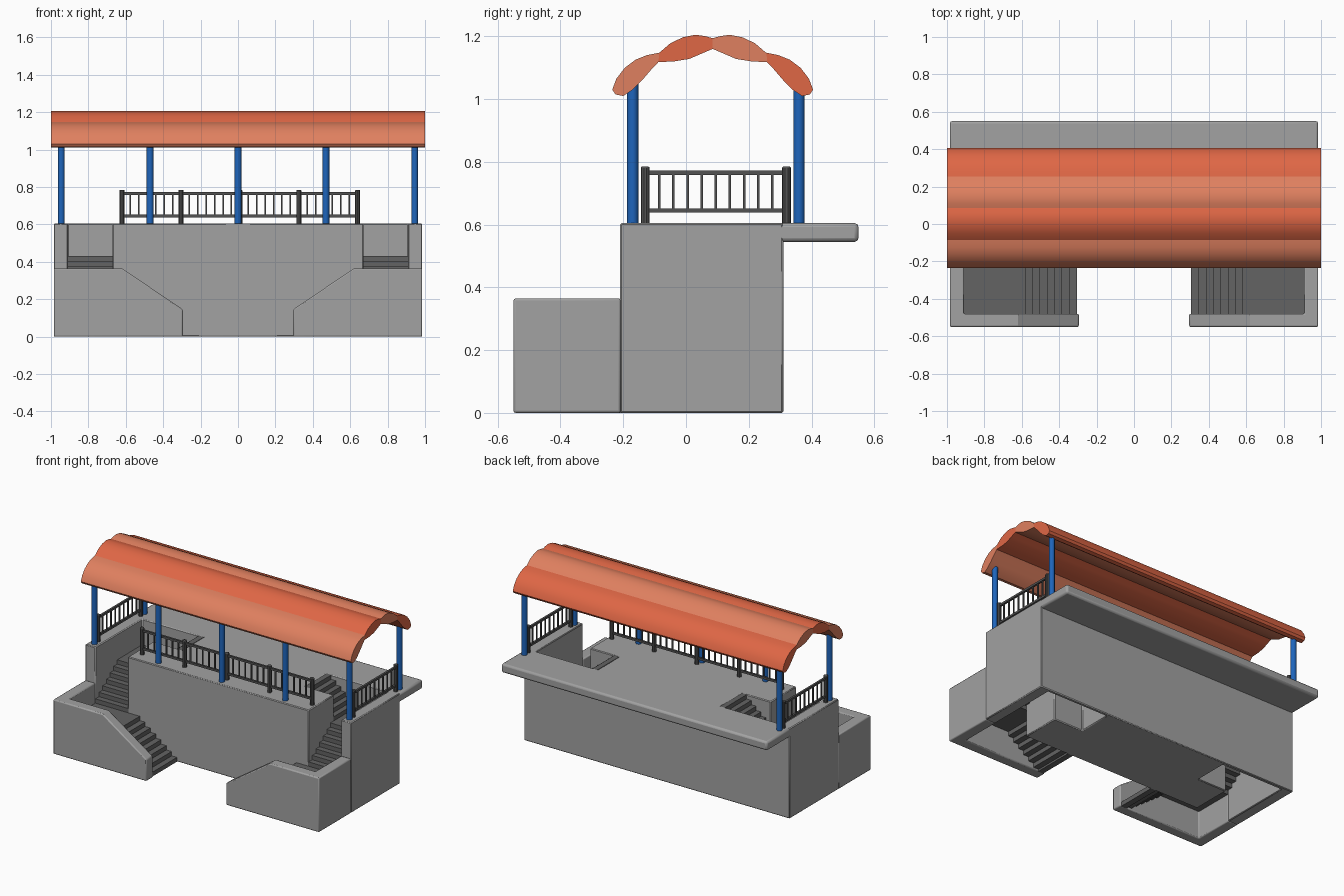
import bpy, bmesh, math
from mathutils import Vector

if "Cube" in bpy.data.objects:
    bpy.data.objects.remove(bpy.data.objects["Cube"])


def mat(name, r, g, b):
    m = bpy.data.materials.new(name)
    m.diffuse_color = (r, g, b, 1)
    m.use_nodes = True
    m.node_tree.nodes["Principled BSDF"].inputs["Base Color"].default_value = m.diffuse_color
    return m


CONCRETE = mat("concrete grey", .36, .36, .36)
STEP = mat("step dark grey", .125, .125, .125)
IRON = mat("railing grey", .085, .085, .085)
BLUE = mat("post blue", .013, .13, .5)
ORANGE = mat("roof orange", .74, .135, .06)
LIGHT = mat("roof light orange", .74, .215, .115)


def finish(name, bm, material, bevel=0, segs=2, mirror=False, smooth=True):
    bmesh.ops.recalc_face_normals(bm, faces=bm.faces)
    me = bpy.data.meshes.new(name)
    bm.to_mesh(me)
    bm.free()
    me.materials.append(material)
    ob = bpy.data.objects.new(name, me)
    bpy.context.collection.objects.link(ob)
    if bevel:
        b = ob.modifiers.new("bevel", 'BEVEL')
        b.width, b.segments, b.limit_method = bevel, segs, 'ANGLE'
        b.angle_limit = math.radians(50)
    if mirror:
        m = ob.modifiers.new("mirror", 'MIRROR')
        m.use_axis[0] = True
    if smooth:
        bpy.ops.object.select_all(action='DESELECT')
        ob.select_set(True)
        bpy.context.view_layer.objects.active = ob
        bpy.ops.object.shade_smooth_by_angle(angle=math.radians(32))
    return ob


def box(bm, x0, x1, y0, y1, z0, z1):
    vs = bmesh.ops.create_cube(bm, size=1)['verts']
    for v in vs:
        v.co = Vector(((x0 + x1) / 2 + v.co.x * (x1 - x0),
                       (y0 + y1) / 2 + v.co.y * (y1 - y0),
                       (z0 + z1) / 2 + v.co.z * (z1 - z0)))


def rod(bm, x, y, z0, z1, r, n=12):
    vs = bmesh.ops.create_cone(bm, cap_ends=True, segments=n, radius1=r,
                               radius2=r, depth=z1 - z0)['verts']
    bmesh.ops.translate(bm, verts=vs, vec=(x, y, (z0 + z1) / 2))


def extrude(bm, polys, vec):
    """Extrude polygons (3D points, shared corners welded) along vec."""
    faces = [bm.faces.new([bm.verts.new(p) for p in poly]) for poly in polys]
    bmesh.ops.remove_doubles(bm, verts=bm.verts, dist=1e-5)
    out = bmesh.ops.extrude_face_region(bm, geom=bm.faces[:], use_keep_orig=True)
    top = [g for g in out['geom'] if isinstance(g, bmesh.types.BMVert)]
    bmesh.ops.translate(bm, verts=top, vec=vec)
    return top


TOP = .605
WELL_Y0, WELL_Y1, WELL_X = .06, .285, .455

# main body with an L-shaped stair well on each side
half = [(.67, -.21), (.67, WELL_Y0), (WELL_X, WELL_Y0), (WELL_X, WELL_Y1),
        (.91, WELL_Y1), (.91, -.21), (.985, -.21), (.985, .31)]
outline = half + [(-x, y) for x, y in reversed(half)]
bm = bmesh.new()
extrude(bm, [[(x, y, 0) for x, y in outline]], (0, 0, TOP))
finish("platform_body", bm, CONCRETE, .005, 1)

# overhanging platform edge
bm = bmesh.new()
box(bm, -.985, .985, .29, .55, .545, TOP)
finish("platform_edge_slab", bm, CONCRETE, .013, 2)

# low stair walls: sloped front part plus L-shaped corner
bm = bmesh.new()
slope = [(.295, -.55, 0), (.62, -.55, 0), (.62, -.48, 0), (.295, -.48, 0)]
corner = [(.62, -.55, 0), (.985, -.55, 0), (.985, -.208, 0), (.91, -.208, 0),
          (.91, -.48, 0), (.62, -.48, 0)]
for v in extrude(bm, [slope, corner], (0, 0, .365)):
    if v.co.x < .4:
        v.co.z = .145
finish("stair_wall", bm, CONCRETE, .007, 2, mirror=True)

# three flights with two landings
bm = bmesh.new()
RISE, THICK = TOP / 21, .045
for i in range(8):
    x, d, z = .305, .315 / 8, RISE * (i + 1)
    box(bm, x + i * d, x + (i + 1) * d, -.485, -.205, max(0, z - THICK), z)
box(bm, .62, .915, -.485, -.21, RISE * 8 - THICK, RISE * 8)
for i in range(7):
    d, z = (WELL_Y0 + .21) / 7, RISE * (i + 9)
    box(bm, .665, .915, -.21 + i * d, -.21 + (i + 1) * d, z - THICK, z)
box(bm, .67, .915, WELL_Y0, WELL_Y1 + .005, RISE * 15 - THICK, RISE * 15)
for i in range(6):
    d, z = (.67 - WELL_X) / 6, RISE * (i + 16)
    box(bm, .67 - (i + 1) * d, .67 - i * d, WELL_Y0 - .005, WELL_Y1 + .005,
        z - THICK, z - .001)
finish("stairs", bm, STEP, mirror=True, smooth=False)

# blue roof posts: five at the front, two at the back
bm = bmesh.new()
for x in (-.945, -.47, 0, .47, .945):
    rod(bm, x, -.17, TOP - .005, 1.06, .018)
for x in (-.945, .945):
    rod(bm, x, .36, TOP - .005, 1.06, .018)
finish("roof_posts", bm, BLUE)


def railing(name, a, b, bays, bars, mirror=False):
    """Railing from a to b (x, y), running along one axis."""
    a, b = Vector(a), Vector(b)
    bm, posts = bmesh.new(), bmesh.new()
    for z in (.645, .765):
        box(bm, min(a.x, b.x) - .007, max(a.x, b.x) + .007,
            min(a.y, b.y) - .007, max(a.y, b.y) + .007, z - .007, z + .007)
    for i in range(bays * (bars + 1) + 1):
        p = a.lerp(b, i / (bays * (bars + 1)))
        if i % (bars + 1) == 0:
            rod(posts, p.x, p.y, TOP - .005, .785, .014, 10)
        else:
            box(bm, p.x - .004, p.x + .004, p.y - .004, p.y + .004, .645, .765)
    finish(name + "_bars", bm, IRON, mirror=mirror, smooth=False)
    finish(name + "_posts", posts, IRON, .004, 2, mirror=mirror)


railing("front_railing", (-.62, -.13), (.64, -.13), 4, 6)
railing("side_railing", (.945, -.13), (.945, .32), 1, 9, mirror=True)

# roof: four lens-shaped lobes, mirrored about y = .085, alternating colours
outer = [(-.235, 1.03), (-.222, 1.065), (-.195, 1.1), (-.16, 1.126),
         (-.125, 1.14), (-.085, 1.148), (-.088, 1.118), (-.11, 1.095),
         (-.14, 1.06), (-.17, 1.03), (-.2, 1.01), (-.225, 1.015)]
inner = [(-.087, 1.146), (-.05, 1.178), (-.01, 1.197), (.03, 1.205),
         (.06, 1.201), (.085, 1.194), (.085, 1.16), (.05, 1.145),
         (.01, 1.128), (-.04, 1.12), (-.088, 1.118)]


def flip(pts):
    return [(.17 - y, z) for y, z in pts]


for name, pts, m in (("front_lower", outer, LIGHT), ("front_upper", inner, ORANGE),
                     ("back_upper", flip(inner), LIGHT),
                     ("back_lower", flip(outer), ORANGE)):
    bm = bmesh.new()
    extrude(bm, [[(-1, y, z) for y, z in pts]], (2, 0, 0))
    finish("roof_" + name, bm, m)
